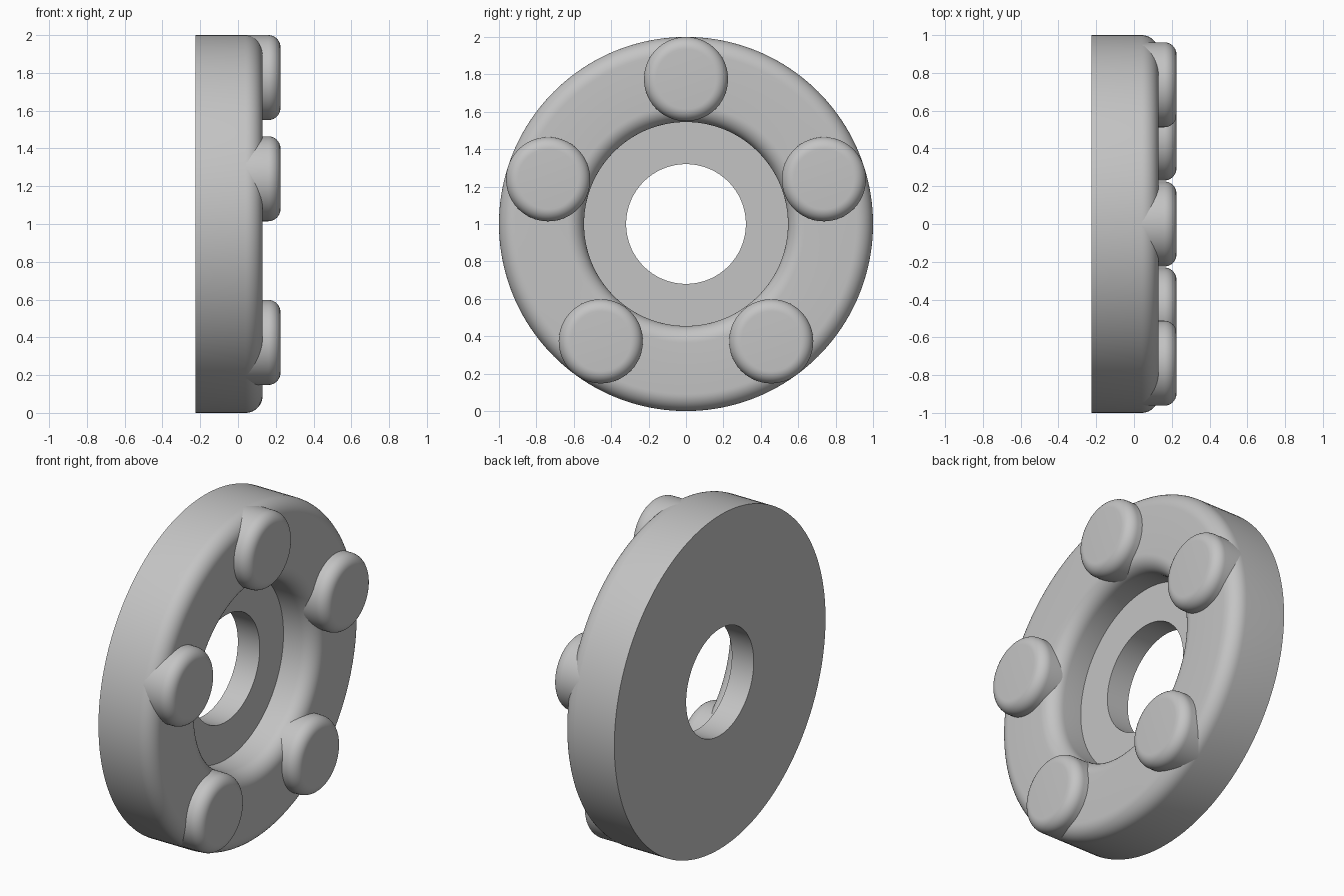
import bpy, bmesh, math
from mathutils import Vector, Matrix

cube = bpy.data.objects.get("Cube")
if cube:
    bpy.data.objects.remove(cube, do_unlink=True)

grey = bpy.data.materials.new("plain_grey")
grey.use_nodes = True
colour = (0.55, 0.55, 0.55, 1)
grey.diffuse_color = colour
grey.node_tree.nodes["Principled BSDF"].inputs["Base Color"].default_value = colour


def arc(x, r, radius, start, end, steps=10):
    """Points (x, r) of a fillet; angles in degrees from the +x direction."""
    angles = [math.radians(start + (end - start) * i / steps) for i in range(steps + 1)]
    return [(x + radius * math.cos(a), r + radius * math.sin(a)) for a in angles]


def revolve(name, profile, centre, closed, steps):
    """Revolve an (x, radius) profile about the x axis."""
    bm = bmesh.new()
    verts = [bm.verts.new((x, 0, r)) for x, r in profile]
    pairs = list(zip(verts, verts[1:]))
    if closed:
        pairs.append((verts[-1], verts[0]))
    edges = [bm.edges.new(p) for p in pairs]
    bmesh.ops.spin(bm, geom=verts + edges, axis=(1, 0, 0), cent=(0, 0, 0),
                   angle=math.tau, steps=steps, use_duplicate=False)
    bmesh.ops.remove_doubles(bm, verts=bm.verts, dist=0.0001)
    if not closed:
        bmesh.ops.holes_fill(bm, edges=[e for e in bm.edges if e.is_boundary], sides=0)
    bmesh.ops.recalc_face_normals(bm, faces=bm.faces)
    mesh = bpy.data.meshes.new(name)
    bm.to_mesh(mesh)
    bm.free()
    mesh.materials.append(grey)
    obj = bpy.data.objects.new(name, mesh)
    obj.location = centre
    bpy.context.collection.objects.link(obj)
    bpy.ops.object.select_all(action='DESELECT')
    obj.select_set(True)
    bpy.context.view_layer.objects.active = obj
    bpy.ops.object.shade_smooth_by_angle(angle=math.radians(30))
    return obj


# Stepped ring with rounded rims and a recessed floor around the hole
back, front, floor, fillet = -0.225, 0.13, -0.08, 0.09
hole, recess = 0.32, 0.545
ring_profile = [(back, hole), (back, 1.0)]
ring_profile += arc(front - fillet, 1.0 - fillet, fillet, 90, 0)
ring_profile += arc(front - fillet, recess + fillet, fillet, 0, -90)
ring_profile += [(floor, recess), (floor, hole)]
revolve("ring_body", ring_profile, (0, 0, 1), True, 160)

# Five round pads on the front of the ring
pad_radius, pad_top, pad_fillet = 0.225, 0.225, 0.065
pad_profile = [(0.0, pad_radius)]
pad_profile += arc(pad_top - pad_fillet, pad_radius - pad_fillet, pad_fillet, 90, 0)
for i in range(5):
    spoke = Matrix.Rotation(math.tau * i / 5, 3, 'X') @ Vector((0, 0, 0.775))
    revolve(f"round_pad_{i + 1}", pad_profile, spoke + Vector((0, 0, 1)), False, 80)
